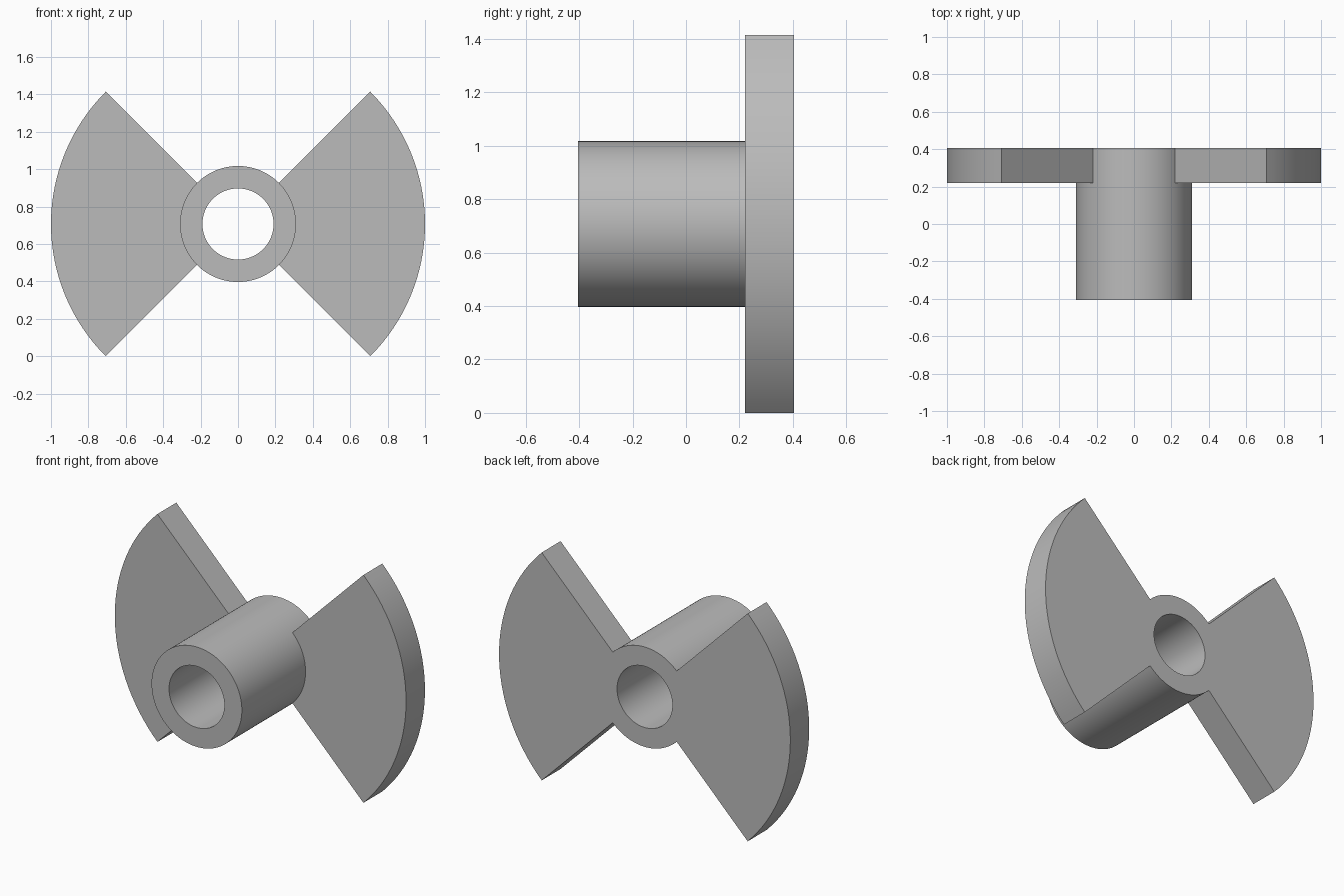
import bpy, bmesh
from math import radians, cos, sin, pi

if "Cube" in bpy.data.objects:
    bpy.data.objects.remove(bpy.data.objects["Cube"], do_unlink=True)

BORE, HUB, TIP = 0.19, 0.31, 1.0           # radii
FRONT, STEP, BACK = -0.405, 0.22, 0.405    # depths along y
AXIS_Z = TIP * sin(pi / 4)                 # blade corners rest on the floor
SEGMENTS = 128

grey = bpy.data.materials.new("plain_grey")
grey.use_nodes = True
colour = (0.5, 0.5, 0.5, 1)
grey.diffuse_color = colour
grey.node_tree.nodes["Principled BSDF"].inputs["Base Color"].default_value = colour

# Half sections (radius, depth) swept around the y axis
hub_section = [(BORE, FRONT), (HUB, FRONT), (HUB, STEP), (HUB, BACK), (BORE, BACK)]
blade_edge = [(HUB, STEP), (TIP, STEP), (TIP, BACK), (HUB, BACK)]
blade_section = hub_section[:2] + blade_edge + hub_section[4:]

bm = bmesh.new()


def point(radius, depth, step):
    angle = 2 * pi * step / SEGMENTS
    return bm.verts.new((radius * cos(angle), depth, AXIS_Z + radius * sin(angle)))


# Hub tube, with two opposite quarter-circle blades at its back end
for i in range(SEGMENTS):
    in_blade = abs(cos(2 * pi * (i + 0.5) / SEGMENTS)) > cos(pi / 4)
    section = blade_section if in_blade else hub_section
    for a, b in zip(section, section[1:] + section[:1]):
        bm.faces.new([point(*a, i), point(*b, i), point(*b, i + 1), point(*a, i + 1)])

# Straight radial edges of the blades
for eighth in (1, 3, 5, 7):
    bm.faces.new([point(r, y, SEGMENTS * eighth // 8) for r, y in blade_edge])

bmesh.ops.remove_doubles(bm, verts=bm.verts, dist=0.0001)
bmesh.ops.recalc_face_normals(bm, faces=bm.faces)
mesh = bpy.data.meshes.new("two_blade_hub")
bm.to_mesh(mesh)
bm.free()
mesh.materials.append(grey)
body = bpy.data.objects.new("two_blade_hub", mesh)
bpy.context.collection.objects.link(body)

# Smooth round walls, crisp edges
bpy.ops.object.select_all(action="DESELECT")
body.select_set(True)
bpy.context.view_layer.objects.active = body
bpy.ops.object.shade_smooth_by_angle(angle=radians(30))
